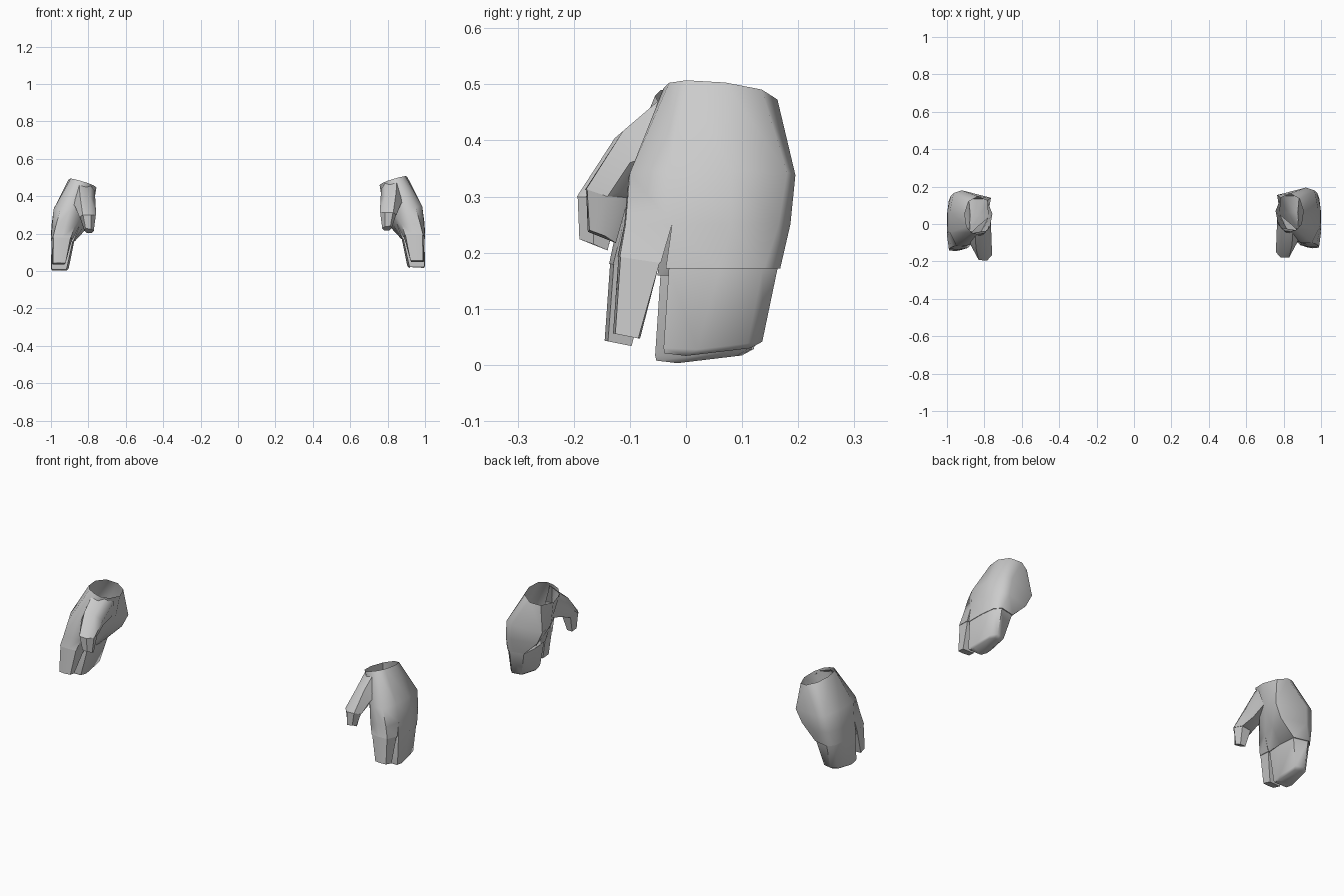
import bpy, bmesh
from mathutils import Vector

if "Cube" in bpy.data.objects:
    bpy.data.objects.remove(bpy.data.objects["Cube"])


def ring(pts, z, sx=0.0, sy=0.0, bend=0.0):
    """Horizontal ring with a slanted height; bend raises it away from y = 0."""
    cx = sum(p[0] for p in pts) / len(pts)
    cy = sum(p[1] for p in pts) / len(pts)
    return [Vector((x, y, z + sx * (x - cx) + sy * (y - cy) + bend * abs(y))) for x, y in pts]


def inset(r, f=0.95):
    c = sum(r, Vector()) / len(r)
    return [c + (p - c) * f for p in r]


def loft(bm, rings, cap=False):
    rows = [[bm.verts.new(p) for p in r] for r in rings]
    n = len(rows[0])
    for a, b in zip(rows, rows[1:]):
        for i in range(n):
            j = (i + 1) % n
            bm.faces.new((a[i], a[j], b[j], b[i]))
    if cap:
        bm.faces.new(rows[-1])


def make(name, lofts, side):
    bm = bmesh.new()
    for rings, cap in lofts:
        loft(bm, rings, cap)
    bmesh.ops.remove_doubles(bm, verts=bm.verts, dist=0.0005)
    if side < 0:
        for v in bm.verts:
            v.co = (-v.co.x, v.co.y - 0.015, v.co.z - 0.013)
    bmesh.ops.recalc_face_normals(bm, faces=bm.faces)
    me = bpy.data.meshes.new(name)
    bm.to_mesh(me)
    bm.free()
    ob = bpy.data.objects.new(name, me)
    bpy.context.collection.objects.link(ob)
    bpy.ops.object.select_all(action='DESELECT')
    ob.select_set(True)
    bpy.context.view_layer.objects.active = ob
    bpy.ops.object.shade_smooth_by_angle(angle=0.9)


# palm: open wrist, widest at the heel, then the level where the fingers split
wrist = ring([(.87, -.03), (.895, 0), (.905, .07), (.885, .135), (.835, .163),
              (.785, .14), (.757, .07), (.77, 0), (.80, -.035), (.835, -.04)], .484, .3, -.1)
heel = ring([(.95, -.1), (.985, -.03), (.985, .08), (.965, .18), (.92, .195),
             (.765, .155), (.78, .06), (.82, -.03), (.865, -.09), (.90, -.102)], .335, .12)
split = ring([(.975, -.108), (.995, -.025), (.998, .08), (.98, .165), (.93, .186),
              (.80, .15), (.825, .06), (.85, -.025), (.875, -.1), (.925, -.11)], .25)

# index finger
index_top = [split[i] for i in (0, 1, 7, 8, 9)]
index_cuff = ring([(.99, -.118), (1.0, -.045), (.885, -.045), (.893, -.115), (.94, -.122)], .188, 0, -.15)
index_tip = ring([(.988, -.126), (.993, -.085), (.928, -.082), (.922, -.124), (.955, -.13)], .052, 0, -.2)

# the other fingers, held together
group_top = split[1:8]
group_cuff = ring([(1.0, -.036), (1.0, .06), (.99, .14), (.96, .168),
                   (.88, .15), (.872, .06), (.88, -.036)], .172)
group_low = ring([(.998, -.04), (1.0, .02), (.988, .11), (.963, .136),
                  (.915, .122), (.905, .02), (.915, -.04)], .025, 0, 0, .12)
group_tip = ring([(.993, -.038), (.995, .0), (.983, .095), (.963, .115),
                  (.925, .105), (.915, .0), (.92, -.038)], .016, 0, 0, .12)

# thumb
V = lambda pts: [Vector(p) for p in pts]
thumb_root = V([(.85, -.03, .487), (.785, -.02, .467), (.765, .03, .44),
                (.78, .05, .36), (.84, 0, .34), (.89, -.05, .38)])
thumb_mid = V([(.845, -.112, .417), (.79, -.102, .41), (.762, -.07, .375),
               (.785, -.035, .33), (.845, -.075, .322), (.872, -.10, .36)])
thumb_cuff = V([(.83, -.178, .313), (.785, -.18, .312), (.758, -.15, .313),
                (.772, -.10, .305), (.825, -.10, .298), (.848, -.14, .30)])
thumb_tip = V([(.815, -.172, .24), (.785, -.175, .237), (.771, -.15, .228),
               (.78, -.125, .217), (.81, -.125, .217), (.822, -.145, .23)])

for side, label in ((1, "right"), (-1, "left")):
    make("glove_" + label, [
        ([wrist, heel, split], False),
        ([index_top, index_cuff, inset(index_cuff)], False),
        ([group_top, group_cuff, inset(group_cuff)], False),
        ([thumb_root, thumb_mid, thumb_cuff, inset(thumb_cuff)], False)], side)
    make("index_finger_" + label, [([inset(index_cuff), index_tip], True)], side)
    make("grouped_fingers_" + label, [([inset(group_cuff), group_low, group_tip], True)], side)
    make("thumb_tip_" + label, [([inset(thumb_cuff), thumb_tip], True)], side)
